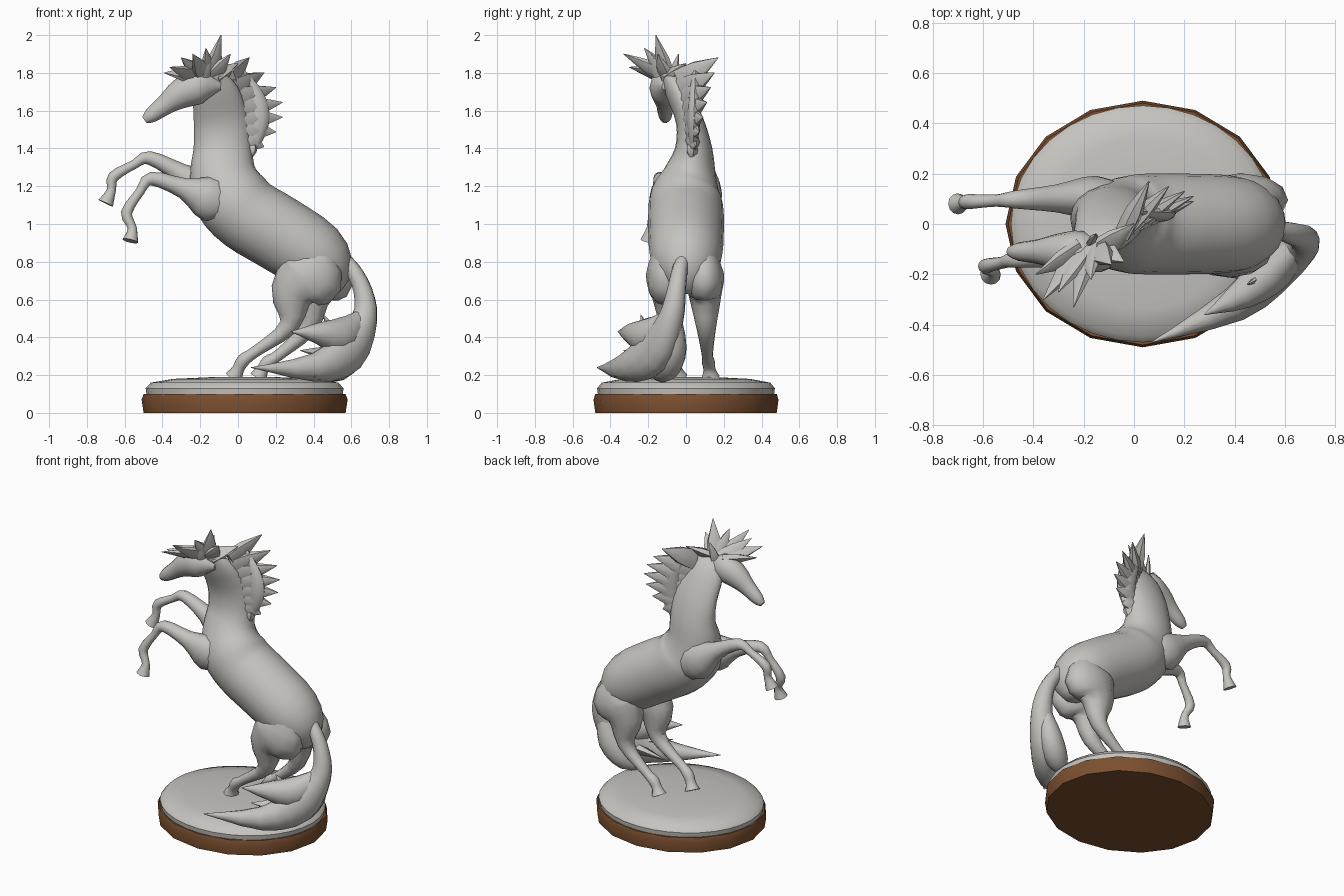
import bpy, bmesh, math
from mathutils import Vector

cube = bpy.data.objects.get("Cube")
if cube:
    bpy.data.objects.remove(cube)


def make_material(name, color):
    material = bpy.data.materials.new(name)
    material.use_nodes = True
    material.diffuse_color = color
    shader = material.node_tree.nodes["Principled BSDF"]
    shader.inputs["Base Color"].default_value = color
    return material


stone = make_material("pale stone", (0.56, 0.55, 0.52, 1))
wood = make_material("brown wood", (0.2, 0.08, 0.03, 1))


def catmull(before, start, end, after, t):
    """Smooth interpolation from start to end."""
    slope_in = (end - before) / 2
    slope_out = (after - start) / 2
    change = end - start
    bend = 3 * change - 2 * slope_in - slope_out
    twist = slope_in + slope_out - 2 * change
    return start + t * (slope_in + t * (bend + t * twist))


def refine(sections, steps):
    """Add smooth in-between sections along a sweep."""
    last = len(sections) - 1
    result = []
    for i in range(last):
        near = [sections[max(0, min(last, i + k))] for k in (-1, 0, 1, 2)]
        for step in range(steps):
            result.append([catmull(*values, step / steps) for values in zip(*near)])
    result.append(sections[last])
    return result


def finish(name, bm, material):
    bmesh.ops.recalc_face_normals(bm, faces=bm.faces)
    mesh = bpy.data.meshes.new(name)
    bm.to_mesh(mesh)
    bm.free()
    mesh.materials.append(material)
    part = bpy.data.objects.new(name, mesh)
    bpy.context.collection.objects.link(part)
    bpy.ops.object.select_all(action="DESELECT")
    part.select_set(True)
    bpy.context.view_layer.objects.active = part
    bpy.ops.object.shade_smooth_by_angle(angle=math.radians(45))


def skin(bm, rings):
    """Bridge neighbouring rings and cap both ends."""
    for low, high in zip(rings, rings[1:]):
        for k in range(len(low)):
            bm.faces.new((low[k - 1], low[k], high[k], high[k - 1]))
    bm.faces.new(rings[0])
    bm.faces.new(rings[-1])


def add_sweep(bm, sections, side, sides, steps):
    """Sections are x, y, z, depth, width; width runs along the side vector."""
    rows = refine(sections, steps)
    centres = [Vector(row[:3]) for row in rows]
    rings = []
    for i, (centre, row) in enumerate(zip(centres, rows)):
        ahead = centres[min(i + 1, len(rows) - 1)]
        tangent = (ahead - centres[max(i - 1, 0)]).normalized()
        across = Vector(side)
        across = (across - tangent * across.dot(tangent)).normalized()
        up = tangent.cross(across)
        depth, width = [max(size, 0.002) for size in row[3:]]
        ring = []
        for k in range(sides):
            angle = math.tau * k / sides
            offset = up * math.cos(angle) * depth + across * math.sin(angle) * width
            ring.append(bm.verts.new(centre + offset))
        rings.append(ring)
    skin(bm, rings)


def sweep(name, sections, side=(0, 1, 0), sides=12):
    bm = bmesh.new()
    add_sweep(bm, sections, side, sides, steps=3)
    finish(name, bm, stone)


def tufts(name, pairs, width, side=None):
    """Flat pointed locks, each running from a root to a tip."""
    bm = bmesh.new()
    for root, tip in pairs:
        root, tip = Vector(root), Vector(tip)
        middle = root.lerp(tip, 0.45)
        axis = side or (tip - root).orthogonal()
        sections = [(*root, width / 2, width), (*middle, width / 2, width * 0.8), (*tip, 0, 0)]
        add_sweep(bm, sections, axis, sides=6, steps=2)
    finish(name, bm, stone)


def leg(name, joints, radii, inner, outer):
    """Leg through x, z joints; y runs evenly from inner to outer."""
    sections = []
    for i, ((x, z), radius) in enumerate(zip(joints, radii)):
        y = inner + (outer - inner) * i / (len(joints) - 1)
        sections.append((x, y, z, radius, min(radius, 0.05 + 0.3 * radius)))
    sweep(name, sections)


def oval_stack(name, material, levels, sides):
    """Stacked ovals, each a height and a scale of the plinth outline."""
    bm = bmesh.new()
    rings = []
    for z, scale in levels:
        ring = []
        for k in range(sides):
            angle = math.tau * k / sides
            x = 0.035 + 0.54 * scale * math.cos(angle)
            ring.append(bm.verts.new((x, 0.485 * scale * math.sin(angle), z)))
        rings.append(ring)
    skin(bm, rings)
    finish(name, bm, material)


# Plinth and ground
oval_stack("plinth", wood, [(0, 0.99), (0.07, 1.01), (0.1, 0.99)], 16)
oval_stack("ground", stone, [(0.09, 0.96), (0.13, 0.97), (0.16, 0.92), (0.18, 0.7), (0.19, 0.3)], 32)

# Trunk and neck: one sweep that narrows and leans as it rises
body = []
for x, z, radius in [(0.48, 0.63, 0.05), (0.47, 0.72, 0.14), (0.4, 0.83, 0.19), (0.2, 0.96, 0.2),
                     (0.05, 1.05, 0.2), (-0.04, 1.15, 0.2), (-0.08, 1.27, 0.175),
                     (-0.08, 1.4, 0.155), (-0.09, 1.55, 0.145), (-0.12, 1.7, 0.12),
                     (-0.15, 1.79, 0.06)]:
    lean = 0.04 - (max(z, 1.2) - 1.4) ** 2
    narrowing = max(0.5, min(1, 1 - 1.2 * (z - 1.1)))
    body.append((x, lean, z, radius, radius * narrowing))
sweep("body", body, sides=20)

# Head and ears
skull = [(-0.09, 1.73, 0.02), (-0.2, 1.73, 0.09), (-0.3, 1.69, 0.08),
         (-0.38, 1.635, 0.055), (-0.46, 1.575, 0.04), (-0.495, 1.55, 0.02)]
sweep("head", [(x, -0.11, z, radius, radius * 0.9) for x, z, radius in skull])
tufts("ears", [((-0.17, s * 0.04 - 0.11, 1.78), (-0.15, s * 0.07 - 0.11, 1.9)) for s in (-1, 1)], 0.03)

# Front legs: shoulder, upper arm, forearm, knee, cannon, fetlock, pastern, hoof
front_radii = (0.03, 0.12, 0.055, 0.036, 0.024, 0.03, 0.024, 0.042)
leg("left_front_leg", [(-0.02, 1.06), (-0.15, 1.15), (-0.31, 1.27), (-0.47, 1.35), (-0.55, 1.315),
                       (-0.66, 1.25), (-0.67, 1.18), (-0.7, 1.11)], front_radii, 0.11, 0.08)
leg("right_front_leg", [(0, 1.08), (-0.14, 1.13), (-0.29, 1.19), (-0.46, 1.24), (-0.52, 1.17),
                        (-0.59, 1.06), (-0.56, 0.98), (-0.57, 0.91)], front_radii, -0.09, -0.2)

# Hind legs: hip, haunch, thigh, hock, cannon, fetlock, pastern, hoof
hind_radii = (0.04, 0.18, 0.12, 0.052, 0.03, 0.035, 0.032, 0.048)
leg("left_hind_leg", [(0.46, 0.9), (0.44, 0.74), (0.38, 0.62), (0.37, 0.45), (0.22, 0.31),
                      (0.16, 0.27), (0.13, 0.23), (0.11, 0.19)], hind_radii, 0.09, 0.13)
leg("right_hind_leg", [(0.44, 0.9), (0.39, 0.74), (0.29, 0.63), (0.27, 0.46), (0.1, 0.33),
                       (0.03, 0.28), (0, 0.23), (-0.02, 0.19)], hind_radii, -0.12, -0.04)


# Tail: a thick stream with side locks and loose pointed locks
def tail_lock(name, path):
    sections = [(x, y, z, radius, min(radius, 0.04 + 0.4 * radius)) for x, y, z, radius in path]
    sweep(name, sections, side=(0.6, -0.8, 0))


tail_lock("tail", [(0.53, 0, 0.86, 0.02), (0.6, -0.03, 0.77, 0.04), (0.66, -0.05, 0.65, 0.05),
                   (0.67, -0.08, 0.5, 0.07), (0.57, -0.17, 0.32, 0.12),
                   (0.4, -0.32, 0.24, 0.075), (0.07, -0.47, 0.24, 0)])
tail_lock("tail_upper_lock", [(0.67, -0.07, 0.53, 0.03), (0.56, -0.18, 0.41, 0.1),
                              (0.43, -0.28, 0.42, 0.06), (0.28, -0.36, 0.43, 0)])
tail_lock("tail_inner_lock", [(0.67, -0.06, 0.53, 0.03), (0.61, -0.07, 0.35, 0.08),
                              (0.52, -0.11, 0.23, 0.07), (0.4, -0.17, 0.18, 0)])
tail_root = (0.58, -0.17, 0.3)
tail_tips = [(0.33, -0.33, 0.33), (0.3, -0.2, 0.25), (0.4, -0.38, 0.19), (0.45, -0.24, 0.52)]
tufts("tail_loose_locks", [(tail_root, tip) for tip in tail_tips], 0.06)

# Mane: a thin fin along the crest with a fan of locks flung back
locks, fin = [], []
count = 8
for i in range(count):
    t = i / (count - 1)
    arch = math.sin(math.pi * t)
    root = Vector((0.08 * t - 0.04, 0.07 * t - 0.03, 1.76 - 0.36 * t))
    tip = Vector((0.06 + 0.18 * arch, 0.17 - 0.14 * t, 1.88 - 0.55 * t))
    locks.append((root, tip))
    fin.append((*root.lerp(tip, 0.4), 0.03 + 0.04 * arch, 0.015 + 0.02 * arch))
sweep("mane_fin", fin)
tufts("mane", locks, 0.07, side=(0.2, 0, 1))

# Forelock and crown: locks blown out over the brow
blown = [(-0.39, -0.2, 1.8), (-0.36, -0.3, 1.83), (-0.3, -0.27, 1.88), (-0.24, -0.33, 1.9),
         (-0.17, -0.22, 1.93), (-0.09, -0.16, 2), (-0.04, -0.15, 1.9), (0, 0, 1.85)]
tufts("forelock", [((tip[0] / 5 - 0.13, -0.1, 1.78), tip) for tip in blown], 0.055)
